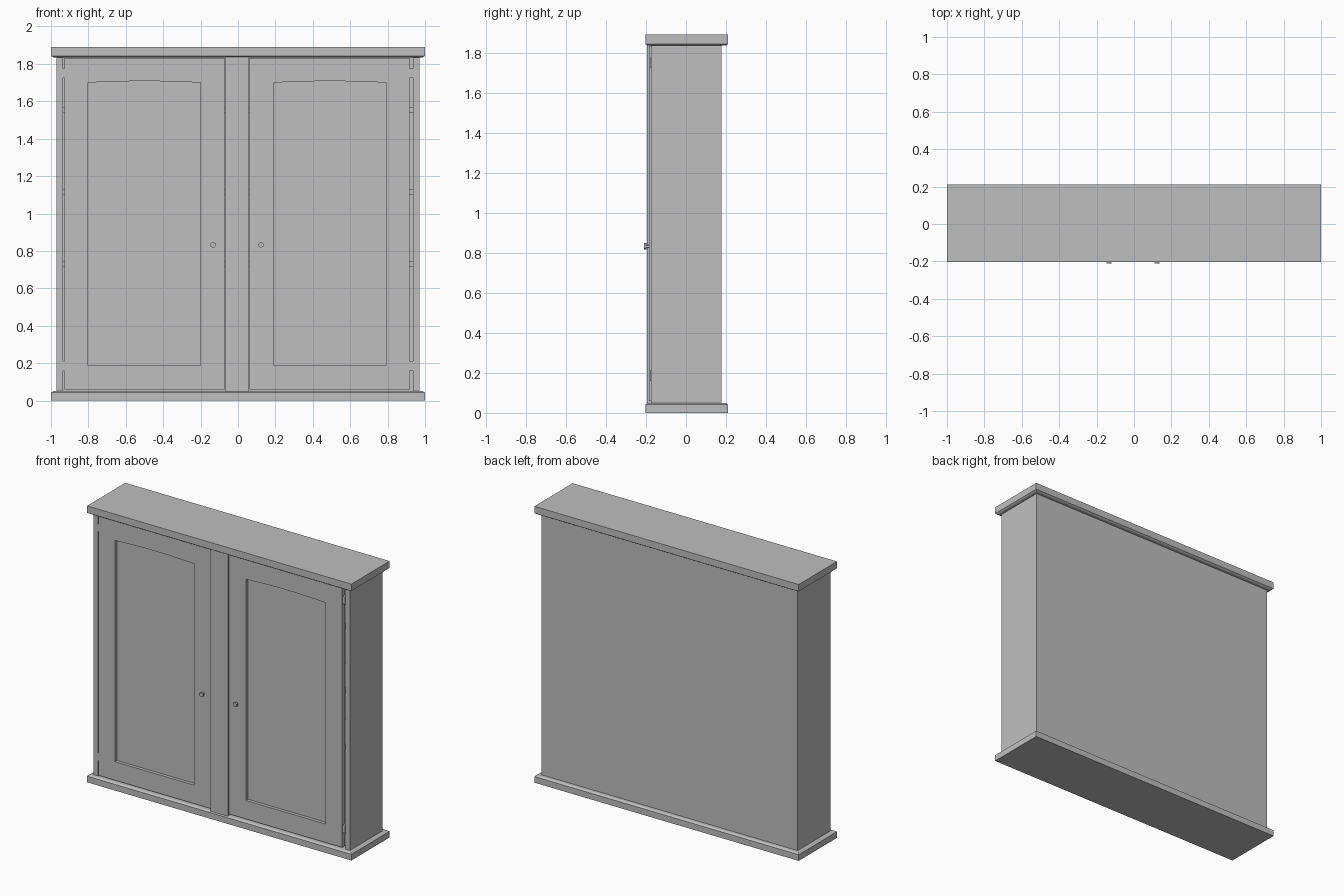
import bpy, bmesh, math
from mathutils import Matrix

cube = bpy.data.objects.get("Cube")
if cube:
    bpy.data.objects.remove(cube, do_unlink=True)

# One grey finish for everything
GREY = (0.52, 0.52, 0.52, 1.0)
grey = bpy.data.materials.new("grey_paint")
grey.use_nodes = True
grey.diffuse_color = GREY
grey.node_tree.nodes["Principled BSDF"].inputs["Base Color"].default_value = GREY


def finish(name, bm):
    bmesh.ops.recalc_face_normals(bm, faces=bm.faces)
    mesh = bpy.data.meshes.new(name)
    bm.to_mesh(mesh)
    bm.free()
    mesh.materials.append(grey)
    obj = bpy.data.objects.new(name, mesh)
    bpy.context.collection.objects.link(obj)
    return obj


def prism(name, profile, y0, y1):
    """Extrude an x-z profile from y0 to y1."""
    bm = bmesh.new()
    face = bm.faces.new([bm.verts.new((x, y0, z)) for x, z in profile])
    ext = bmesh.ops.extrude_face_region(bm, geom=[face])["geom"]
    bmesh.ops.translate(bm, vec=(0, y1 - y0, 0),
                        verts=[v for v in ext if isinstance(v, bmesh.types.BMVert)])
    return finish(name, bm)


def box(name, x, y, z):
    x0, x1 = sorted(x)
    return prism(name, [(x0, z[0]), (x1, z[0]), (x1, z[1]), (x0, z[1])], *y)


def slab(name, z_outer, z_inner):
    """Overhanging board whose inner face has a small chamfered rim."""
    y0, y1, rim = -0.203, 0.21, 0.012
    lip = z_inner + (0.008 if z_outer > z_inner else -0.008)
    bm = bmesh.new()
    rings = []
    for z, d in ((z_outer, 0), (lip, 0), (z_inner, rim)):
        rings.append([bm.verts.new(p) for p in (
            (-1 + d, y0 + d, z), (1 - d, y0 + d, z),
            (1 - d, y1 - d, z), (-1 + d, y1 - d, z))])
    bm.faces.new(rings[0])
    bm.faces.new(rings[2])
    for a, b in zip(rings, rings[1:]):
        for i in range(4):
            j = (i + 1) % 4
            bm.faces.new((a[i], a[j], b[j], b[i]))
    return finish(name, bm)


def knob(name, x, z):
    """Six-sided knob: thin stem with a wider head."""
    bm = bmesh.new()
    for radius, y0, y1 in ((0.009, -0.198, -0.183), (0.016, -0.21, -0.197)):
        place = Matrix.Translation((x, (y0 + y1) / 2, z)) @ Matrix.Rotation(math.pi / 2, 4, "X")
        bmesh.ops.create_cone(bm, cap_ends=True, segments=6, radius1=radius,
                              radius2=radius, depth=y1 - y0, matrix=place)
    return finish(name, bm)


# Top and bottom boards
slab("bottom_board", 0.0, 0.05)
slab("top_board", 1.89, 1.835)

# Carcass
LOW, HIGH = 0.045, 1.842
box("back_panel", (-0.94, 0.94), (0.16, 0.178), (LOW, HIGH))
box("centre_post", (-0.07, 0.06), (-0.195, -0.16), (LOW, HIGH))
for i, z in enumerate((0.73, 1.115, 1.555)):
    box(f"shelf_{i + 1}", (-0.94, 0.94), (-0.15, 0.165), (z - 0.014, z + 0.014))

# Doors are mirrored about the middle of the centre post
MID = -0.005
DOOR_Y = (-0.185, -0.155)
for side, s in (("right", -1), ("left", 1)):
    box(f"{side}_side_panel", (s * 0.935, s * 0.97), (-0.175, 0.178), (LOW, HIGH))

    inner, outer = MID + s * 0.067, MID + s * 0.922
    pane_in, pane_out = MID + s * 0.195, MID + s * 0.797
    bottom, top, sill, head = 0.06, 1.832, 0.187, 1.7

    box(f"{side}_door_inner_stile", (inner, pane_in), DOOR_Y, (bottom, top))
    box(f"{side}_door_outer_stile", (pane_out, outer), DOOR_Y, (bottom, top))
    box(f"{side}_door_bottom_rail", (pane_in, pane_out), DOOR_Y, (bottom, sill))
    # Top rail with a very shallow arch underneath
    arch = []
    for k in range(9):
        t = k / 8
        arch.append((pane_in + (pane_out - pane_in) * t,
                     head + 0.008 * math.sin(math.pi * t)))
    prism(f"{side}_door_top_rail", arch + [(pane_out, top), (pane_in, top)], *DOOR_Y)
    box(f"{side}_door_panel", (pane_in, pane_out), (-0.163, -0.156),
        (sill - 0.01, head + 0.02))

    knob(f"{side}_knob", MID + s * 0.128, 0.832)
    for level, z in (("lower", 0.185), ("upper", 1.75)):
        box(f"{side}_{level}_hinge", (outer - s * 0.005, s * 0.936),
            (-0.18, -0.155), (z - 0.026, z + 0.026))
